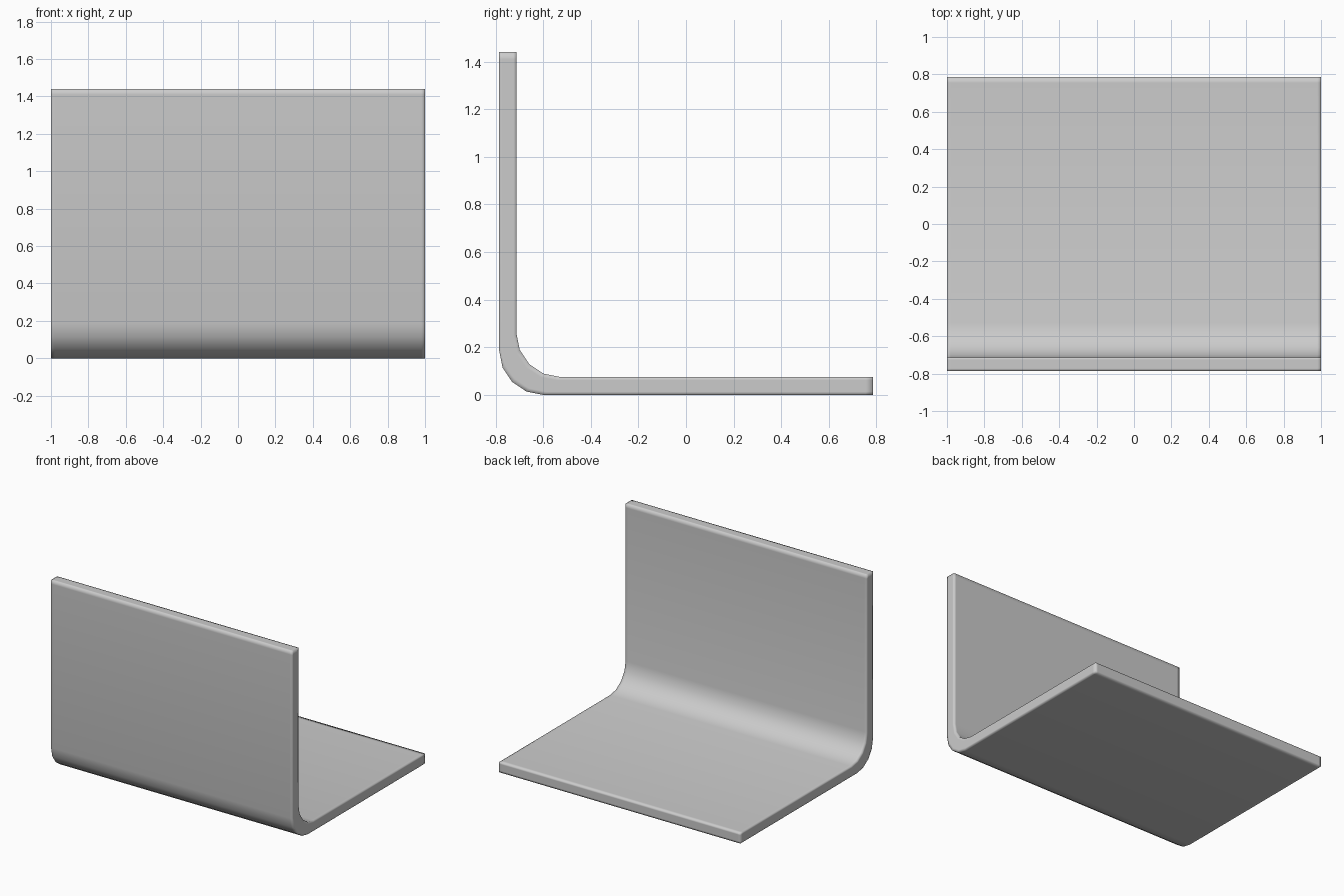
import bpy, bmesh, math

if "Cube" in bpy.data.objects:
    bpy.data.objects.remove(bpy.data.objects["Cube"])

X_STATIONS = [-1.0, -0.98, 0.98, 1.0]   # end faces with support loops
LAYERS = [0.0, 0.18, 0.82, 1.0]         # outer skin to inner skin
THICK_Y, THICK_Z = 0.072, 0.075
R = 0.185                               # bend radius
Y0, Y1, TOP = -0.785, 0.785, 1.44

# Matching outer and inner paths: down the upright, around the bend, along the base
arc = [math.radians(a) for a in (0, 22.5, 45, 67.5, 90)]
bend = [(Y0 + R - R * math.cos(a), R - R * math.sin(a)) for a in arc]
outer = [(Y0, TOP), (Y0, TOP - 0.03)] + bend + [(Y1 - 0.03, 0), (Y1, 0)]
inner = ([(Y0 + THICK_Y, TOP), (Y0 + THICK_Y, TOP - 0.03)]
         + [(y + THICK_Y, z + THICK_Z) for y, z in bend]
         + [(Y1 - 0.03, THICK_Z), (Y1, THICK_Z)])

bm = bmesh.new()
verts = {}


def vert(k, i, j):
    if (k, i, j) not in verts:
        (ya, za), (yb, zb), t = outer[i], inner[i], LAYERS[j]
        verts[k, i, j] = bm.verts.new(
            (X_STATIONS[k], ya + (yb - ya) * t, za + (zb - za) * t))
    return verts[k, i, j]


# Skin all six sides of the bent slab
counts = (len(X_STATIONS), len(outer), len(LAYERS))
for axis in range(3):
    u, v = [a for a in range(3) if a != axis]
    for side in (0, counts[axis] - 1):
        for a in range(counts[u] - 1):
            for b in range(counts[v] - 1):
                corners = []
                for da, db in ((0, 0), (1, 0), (1, 1), (0, 1)):
                    idx = [0, 0, 0]
                    idx[axis], idx[u], idx[v] = side, a + da, b + db
                    corners.append(vert(*idx))
                bm.faces.new(corners).smooth = True

bmesh.ops.recalc_face_normals(bm, faces=bm.faces)
mesh = bpy.data.meshes.new("bent_plate")
bm.to_mesh(mesh)
bm.free()
plate = bpy.data.objects.new("bent_plate", mesh)
bpy.context.collection.objects.link(plate)
